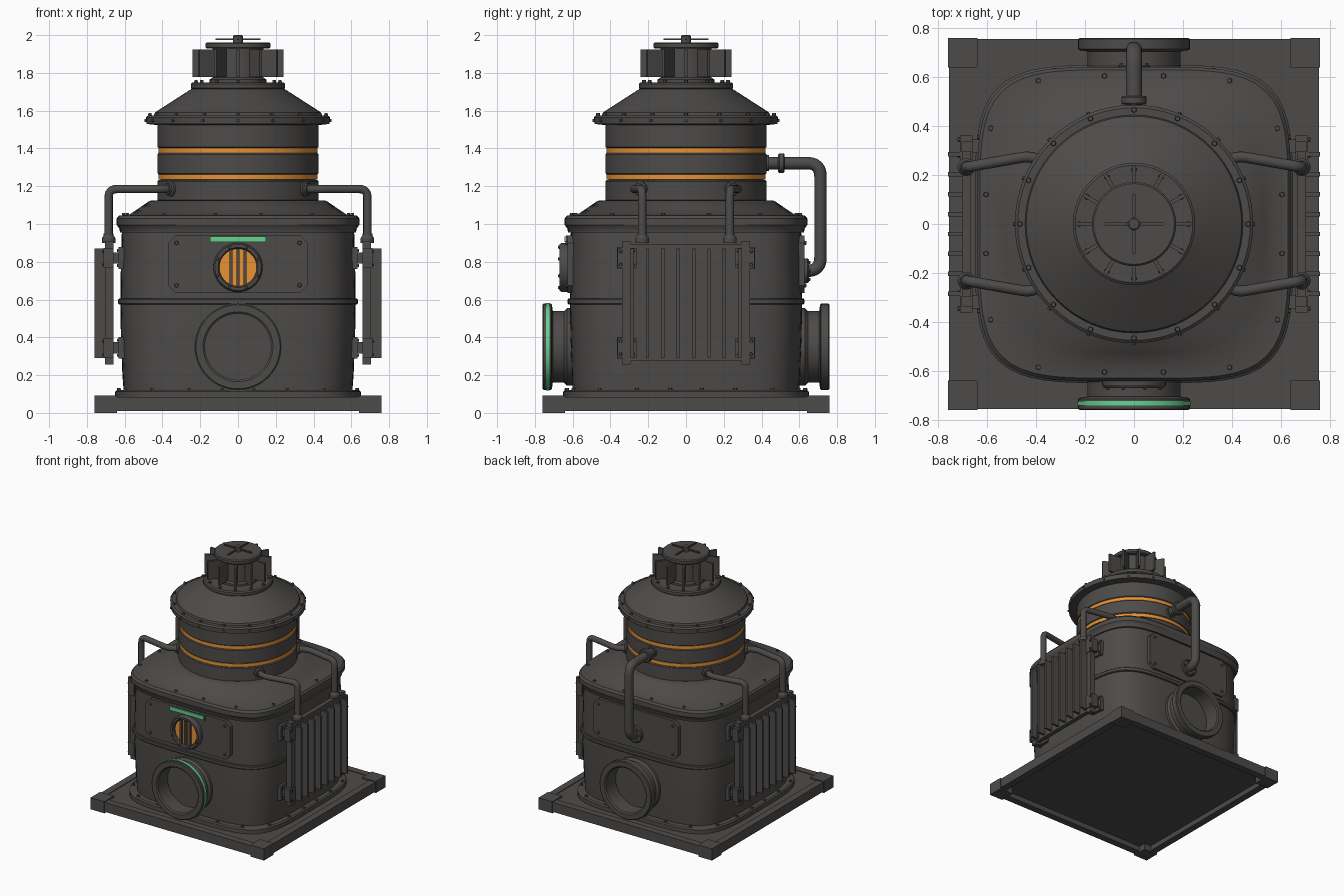
import bpy, bmesh, math
from mathutils import Vector, Matrix

if "Cube" in bpy.data.objects:
    bpy.data.objects.remove(bpy.data.objects["Cube"])

def material(name, rgb):
    m = bpy.data.materials.new(name)
    m.diffuse_color = (*rgb, 1)
    m.use_nodes = True
    m.node_tree.nodes["Principled BSDF"].inputs["Base Color"].default_value = m.diffuse_color
    return m

GREY = material("dark grey metal", (0.075, 0.071, 0.068))
ORANGE = material("glowing orange", (0.80, 0.29, 0.035))
GREEN = material("signal green", (0.13, 0.65, 0.28))
X, Y, Z = Vector((1, 0, 0)), Vector((0, 1, 0)), Vector((0, 0, 1))

def finish(name, bm, mat=GREY, smooth=True):
    bmesh.ops.recalc_face_normals(bm, faces=bm.faces)
    me = bpy.data.meshes.new(name)
    bm.to_mesh(me)
    bm.free()
    me.materials.append(mat)
    if smooth:
        me.shade_smooth()
        me.set_sharp_from_angle(angle=math.radians(32))
    ob = bpy.data.objects.new(name, me)
    bpy.context.collection.objects.link(ob)
    return ob

def add_box(bm, lo, hi, mat=None):
    c = [(a + b) / 2 for a, b in zip(lo, hi)]
    s = [abs(b - a) for a, b in zip(lo, hi)]
    m = (mat or Matrix()) @ Matrix.Translation(c) @ Matrix.Diagonal((*s, 1))
    bmesh.ops.create_cube(bm, size=1, matrix=m)

def boxes(name, items, mat=GREY):
    bm = bmesh.new()
    for lo, hi in items:
        add_box(bm, lo, hi)
    return finish(name, bm, mat, False)

def loft(name, rings, mat=GREY, close=False):
    """Skin rings of points; cap the ends or join them into a loop."""
    bm = bmesh.new()
    vs = [[bm.verts.new(p) for p in r] for r in rings]
    n = len(vs[0])
    pairs = list(zip(vs, vs[1:])) + ([(vs[-1], vs[0])] if close else [])
    for a, b in pairs:
        for i in range(n):
            j = (i + 1) % n
            bm.faces.new((a[i], a[j], b[j], b[i]))
    if not close:
        bm.faces.new(vs[0])
        bm.faces.new(vs[-1])
    return finish(name, bm, mat)

def turned(name, profile, origin=(0, 0, 0), axis=Z, mat=GREY, seg=64, close=False):
    """Revolve (radius, distance) pairs around an axis."""
    q = Z.rotation_difference(Vector(axis))
    rings = [[Vector(origin) + q @ Vector((r * math.cos(2 * math.pi * i / seg),
              r * math.sin(2 * math.pi * i / seg), h)) for i in range(seg)] for r, h in profile]
    return loft(name, rings, mat, close)

def squircle_point(t, a, b, n):
    c, s = math.cos(t), math.sin(t)
    r = (abs(c / a) ** n + abs(s / b) ** n) ** (-1 / n)
    return r * c, r * s

def squircle_stack(name, sections, seg=96):
    return loft(name, [[(*squircle_point(2 * math.pi * i / seg, a, b, n), z) for i in range(seg)]
                       for a, b, n, z in sections])

def bolts(name, spots, r=0.012, h=0.014):
    bm = bmesh.new()
    for p, d in spots:
        m = Matrix.Translation(p) @ Z.rotation_difference(Vector(d)).to_matrix().to_4x4()
        bmesh.ops.create_cone(bm, cap_ends=True, segments=6, radius1=r, radius2=r * 0.8, depth=h,
                              matrix=m @ Matrix.Translation((0, 0, h / 2)))
    return finish(name, bm, GREY, False)

def circle_spots(r, z, n):
    return [((r * math.sin(2 * math.pi * i / n), r * math.cos(2 * math.pi * i / n), z), Z) for i in range(n)]

def pipe(name, pts, r, bend):
    """Round pipe with filleted corners."""
    pts = [Vector(p) for p in pts]
    path = [pts[0]]
    for a, b, c in zip(pts, pts[1:], pts[2:]):
        u, v = (a - b).normalized() * bend, (c - b).normalized() * bend
        path += [b + u * (1 - t) ** 2 + v * t ** 2 for t in [k / 6 for k in range(7)]]
    path.append(pts[-1])
    d = (path[1] - path[0]).normalized()
    side = d.orthogonal().normalized()
    rings = []
    for i, p in enumerate(path):
        nd = (path[min(i + 1, len(path) - 1)] - path[max(i - 1, 0)]).normalized()
        side = d.rotation_difference(nd) @ side
        d = nd
        up = d.cross(side)
        rings.append([p + r * (side * math.cos(k * math.pi / 8) + up * math.sin(k * math.pi / 8))
                      for k in range(16)])
    return loft(name, rings)

# Base: recessed plate, edge rails, corner blocks
boxes("base_plate", [((-.71, -.71, .05), (.71, .71, .08))])
rails, corners = [], []
for s in (-1, 1):
    rails += [((-.65, s * .70, .01), (.65, s * .755, .085)), ((s * .70, -.65, .01), (s * .755, .65, .085))]
    corners += [((s * .64, t * .64, 0), (s * .76, t * .76, .092)) for t in (-1, 1)]
boxes("base_rails", rails)
boxes("base_corners", corners)

# Main housing with foot flange, seam, collar and sloping lid
N = 4.5
squircle_stack("foot_flange", [(.65, .65, N, .075), (.65, .65, N, .112), (.64, .64, N, .12)])
squircle_stack("housing", [(.605, .60, N, .11), (.612, .605, N, .2), (.62, .612, N, .4), (.623, .615, N, .58),
                           (.622, .613, N, .7), (.615, .61, N, .965)])
squircle_stack("housing_seam", [(.63, .623, N, .575), (.634, .627, N, .58), (.634, .627, N, .60), (.63, .623, N, .605)])
squircle_stack("lid", [(.625, .625, N, .955), (.628, .628, N, .975), (.642, .642, N, .995), (.642, .642, N, 1.03),
                       (.63, .63, N, 1.045), (.575, .575, 4.3, 1.05), (.53, .53, 3, 1.08),
                       (.475, .475, 2.15, 1.118), (.46, .46, 2, 1.125)])
for nm, half, z, cnt in (("lid_bolts", .605, 1.043, 16), ("foot_bolts", .632, .117, 24)):
    bolts(nm, [((*squircle_point(2 * math.pi * (i + .5) / cnt, half, half, N), z), Z) for i in range(cnt)])

# Drum with glowing gaps
turned("drum_core", [(.41, 1.11), (.41, 1.54)])
for i, (lo, hi) in enumerate(((1.12, 1.232), (1.262, 1.375), (1.402, 1.535))):
    turned(f"drum_band_{i}", [(.42, lo), (.427, lo + .006), (.427, hi - .006), (.42, hi)])
for i, z in enumerate((1.248, 1.389)):
    turned(f"glow_ring_{i}", [(.422, z - .013), (.422, z + .013)], mat=ORANGE)

# Roof cone and its flanges
turned("roof", [(.44, 1.525), (.485, 1.53), (.487, 1.565), (.475, 1.575), (.445, 1.575), (.44, 1.59),
                (.425, 1.60), (.27, 1.70), (.25, 1.712), (.245, 1.715), (.25, 1.72), (.25, 1.742), (.24, 1.75)])
bolts("roof_bolts", circle_spots(.466, 1.573, 16))
bolts("neck_bolts", circle_spots(.222, 1.748, 12))
bolts("roof_rim_bolts", [((.48 * math.cos(a), .48 * math.sin(a), 1.548), (math.cos(a), math.sin(a), 0))
                         for a in [math.pi * i / 8 for i in range(16)]], .01, .014)

# Finned vent with cap and cross handle
turned("vent_neck", [(.15, 1.745), (.15, 1.765), (.135, 1.775), (.135, 1.94)], seg=48)
bm = bmesh.new()
for i in range(12):
    add_box(bm, (.12, -.008, 1.777), (.24, .008, 1.925), Matrix.Rotation(i * math.pi / 6, 4, 'Z'))
finish("vent_fins", bm, GREY, False)
turned("vent_cap", [(.165, 1.928), (.172, 1.935), (.172, 1.955), (.165, 1.962)], seg=48)
turned("vent_hub", [(.026, 1.955), (.026, 1.995), (.02, 2.0)], seg=20)
boxes("vent_cross", [((-.12, -.006, 1.973), (.12, .006, 1.983)), ((-.006, -.12, 1.973), (.006, .12, 1.983))])

# Front and back: cover plates and round ports
def cover(name, s):
    w, lo, hi, c = .37, .635, .94, .04
    out = [(-w + c, lo), (w - c, lo), (w, lo + c), (w, hi - c), (w - c, hi), (-w + c, hi), (-w, hi - c), (-w, lo + c)]
    loft(name, [[(x, s * y, z) for x, z in out] for y in (.57, .628)])
    bolts(name + "_bolts", [((x, s * .627, z), Y * s) for x in (-.325, .325) for z in (.675, .9)], .012, .01)

for side, s in (("front", -1), ("back", 1)):
    cover(side + "_cover", s)
    turned(side + "_port", [(.0, .56), (.205, .56), (.205, .63), (.19, .645), (.19, .705), (.222, .71), (.228, .715),
                            (.228, .755), (.222, .76), (.185, .76), (.175, .752), (.175, .63), (.0, .63)],
           (0, 0, .35), Y * s)
turned("port_green_band", [(.22, .722), (.231, .722), (.231, .742), (.22, .742)], (0, 0, .35), -Y, GREEN, close=True)

# Round window with bars and status strip
turned("window_glow", [(.105, .62), (.105, .645)], (0, 0, .77), -Y, ORANGE, 48)
turned("window_rim", [(.13, .62), (.13, .658), (.122, .67), (.106, .67), (.099, .66), (.099, .62)],
       (0, 0, .77), -Y, seg=48, close=True)
boxes("window_bars", [((x - .008, -.664, .675), (x + .008, -.64, .865)) for x in (-.038, 0, .038)])
bolts("window_bolts", [((.116 * math.cos(a), -.668, .77 + .116 * math.sin(a)), -Y)
                       for a in [math.pi * (i + .5) / 4 for i in range(8)]], .009, .01)
boxes("strip_holder", [((-.155, -.635, .895), (.155, -.61, .94))])
boxes("green_strip", [((-.148, -.644, .905), (.148, -.63, .933))], GREEN)

# Side radiators with brackets and feed pipes
for side, s in (("right", 1), ("left", -1)):
    frame = [((s * .665, -.30, .275), (s * .70, .30, .895))]
    for t in (-1, 1):
        frame.append(((s * .66, t * .295, .255), (s * .705, t * .338, .91)))
    boxes(side + "_radiator_frame", frame)
    boxes(side + "_radiator_fins", [((s * .695, y - .009, .29), (s * .76, y + .009, .87))
                                    for y in [-.285 + .0814 * i for i in range(8)]])
    brackets, spots = [], []
    for t in (-1, 1):
        for z in (.345, .82):
            brackets += [((s * .60, t * .29, z - .03), (s * .67, t * .345, z + .03)),
                         ((s * .60, t * .26, z - .058), (s * .632, t * .365, z + .058)),
                         ((s * .66, t * .262, z - .052), (s * .711, t * .362, z + .052))]
            spots += [((s * .71, t * y, z + d), X * s) for y in (.28, .345) for d in (-.035, .035)]
            spots += [((s * .63, t * .355, z + d), X * s) for d in (-.04, .04)]
        # feed pipe leaves the drum, bends sideways, then drops to the radiator
        d = Vector((s * .83, t * .56, 0)).normalized()
        start = d * .40 + Z * 1.185
        elbow = d * .50 + Z * 1.185
        end = "front" if t < 0 else "back"
        pipe(f"{side}_{end}_feed_pipe", [start, elbow, (s * .685, t * .232, 1.185), (s * .685, t * .232, .90)], .022, .045)
        turned(f"{side}_{end}_drum_fitting", [(.04, .41), (.04, .437), (.03, .442), (.03, .455)], Z * 1.185, d, seg=20)
        turned(f"{side}_{end}_radiator_fitting", [(.036, .90), (.036, .925), (.026, .94), (.026, .95)],
               (s * .685, t * .232, 0), seg=20)
    boxes(side + "_brackets", brackets)
    bolts(side + "_bracket_bolts", spots, .01, .01)

# Rear downpipe from drum to back cover
pipe("rear_pipe", [(0, .40, 1.322), (0, .712, 1.322), (0, .712, .752), (0, .60, .752)], .033, .07)
for nm, y, z, r in (("rear_drum_flange", .50, 1.322, .052), ("rear_cover_flange", .628, .752, .065)):
    turned(nm, [(r - .006, -.012), (r, -.006), (r, .016), (r - .006, .022)], (0, y, z), Y, seg=24)
turned("rear_drum_socket", [(.042, .41), (.042, .44)], (0, 0, 1.322), Y, seg=24)
bolts("rear_cover_flange_bolts", [((.052 * math.cos(a), .648, .752 + .052 * math.sin(a)), Y)
                                  for a in [math.pi * i / 3 for i in range(6)]], .009, .01)
